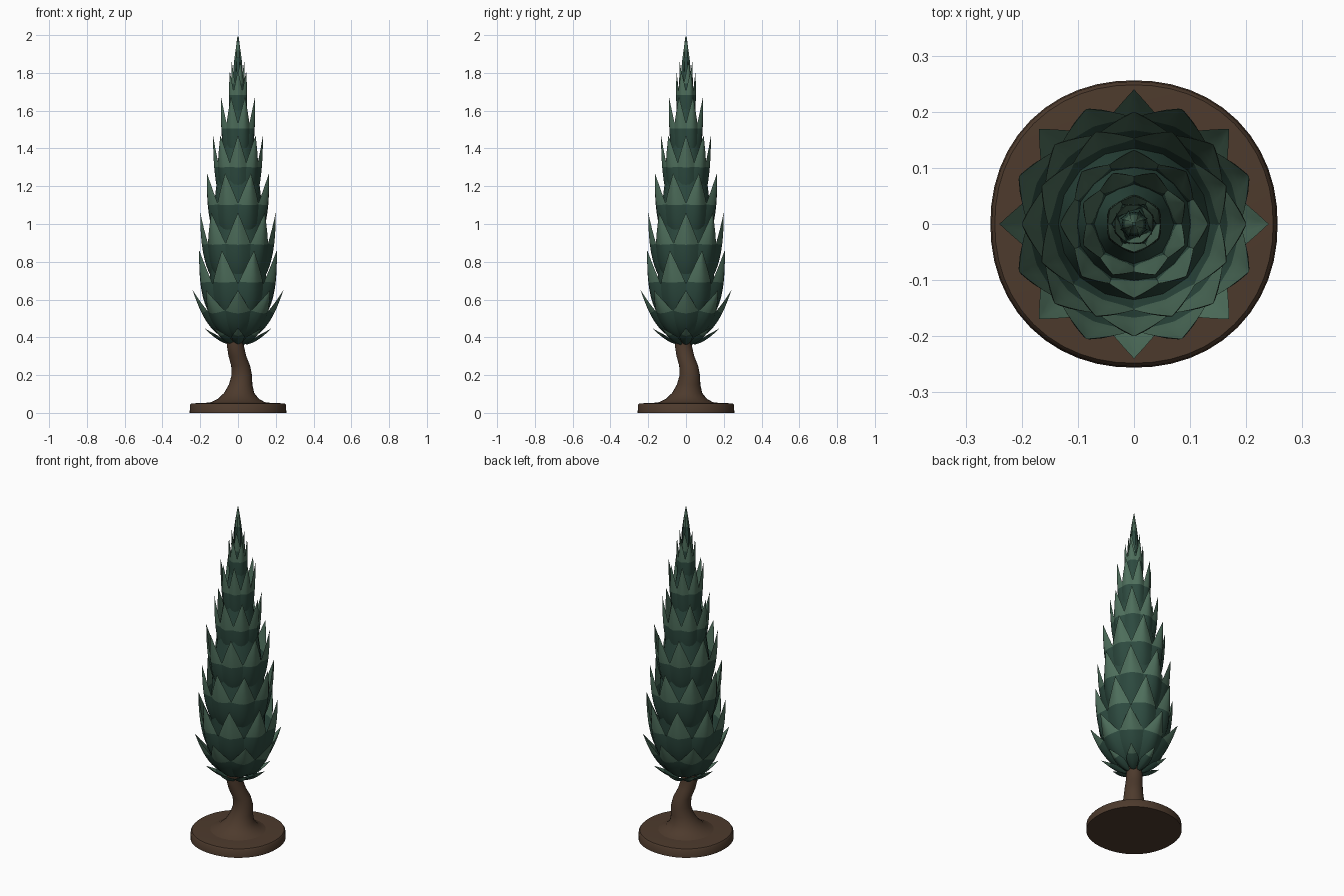
import bpy, bmesh, math

old = bpy.data.objects.get("Cube")
if old:
    bpy.data.objects.remove(old, do_unlink=True)


def material(name, rgb):
    m = bpy.data.materials.new(name)
    m.use_nodes = True
    m.diffuse_color = (*rgb, 1)
    m.node_tree.nodes["Principled BSDF"].inputs["Base Color"].default_value = (*rgb, 1)
    return m


BARK = material("brown bark", (0.075, 0.043, 0.026))
DARK = material("dark green", (0.026, 0.068, 0.05))
LIGHT = material("light green", (0.075, 0.155, 0.105))


def finish(bm, name, mats, angle=40):
    bmesh.ops.recalc_face_normals(bm, faces=bm.faces)
    mesh = bpy.data.meshes.new(name)
    bm.to_mesh(mesh)
    bm.free()
    for m in mats:
        mesh.materials.append(m)
    ob = bpy.data.objects.new(name, mesh)
    bpy.context.collection.objects.link(ob)
    bpy.ops.object.select_all(action="DESELECT")
    ob.select_set(True)
    bpy.context.view_layer.objects.active = ob
    bpy.ops.object.shade_smooth_by_angle(angle=math.radians(angle))
    return ob


def loft(name, rings, mat, sides=32, power=2.0):
    """Join rings (x, y, z, radius) into a capped solid."""
    bm = bmesh.new()
    loops = []
    for x, y, z, r in rings:
        loop = []
        for i in range(sides):
            a = math.tau * i / sides
            c, s = math.cos(a), math.sin(a)
            k = r / (abs(c) ** power + abs(s) ** power) ** (1 / power)
            loop.append(bm.verts.new((x + k * c, y + k * s, z)))
        loops.append(loop)
    for lo, hi in zip(loops, loops[1:]):
        for i in range(sides):
            j = (i + 1) % sides
            bm.faces.new((lo[i], lo[j], hi[j], hi[i]))
    bm.faces.new(loops[0])
    bm.faces.new(loops[-1])
    return finish(bm, name, [mat])


def bezier(p, u):
    k = ((1 - u) ** 3, 3 * u * (1 - u) ** 2, 3 * u * u * (1 - u), u ** 3)
    return [sum(w * q[i] for w, q in zip(k, p)) for i in (0, 1)]


ROWS, COLS = 12, 6
TIP_START = 8


def add_leaf(bm, angle, path, half_width, thick):
    """Cupped pointed scale following a radius/height path, with a pale tip."""
    ca, sa = math.cos(angle), math.sin(angle)
    skins = []
    for inner in (0, 1):
        grid = []
        for i in range(ROWS + 1):
            u = 0.02 + 0.98 * i / ROWS
            r, z = bezier(path, u)
            r2, z2 = bezier(path, u - 0.02)
            d = math.hypot(r - r2, z - z2)
            nr, nz = (z - z2) / d, (r2 - r) / d
            if u < 0.5:
                w = half_width * math.sin(math.pi * (0.12 + 0.76 * u))
            else:
                w = half_width * (1 - ((u - 0.5) / 0.5) ** 1.35)
            row = []
            for j in range(COLS + 1):
                v = 2 * j / COLS - 1
                cup = -0.5 * w * abs(v) ** 1.6
                off = cup - inner * thick * (1 - v * v) * min(1, 3 * (1 - u))
                x, y = r + nr * off, w * v
                row.append(bm.verts.new((x * ca - y * sa, x * sa + y * ca, z + nz * off)))
            grid.append(row)
        skins.append(grid)
        for i in range(ROWS):
            for j in range(COLS):
                f = bm.faces.new((grid[i][j], grid[i][j + 1], grid[i + 1][j + 1], grid[i + 1][j]))
                f.material_index = int(i >= TIP_START)
    # close the butt of the leaf
    a, b = skins[0][0], skins[1][0]
    for j in range(COLS):
        bm.faces.new((a[j], b[j], b[j + 1], a[j + 1]))


def tier(name, count, turn, path, half_width, thick=0.025):
    bm = bmesh.new()
    for i in range(count):
        add_leaf(bm, math.tau * (i + turn) / count, path, half_width, thick)
    bmesh.ops.remove_doubles(bm, verts=bm.verts, dist=0.0002)
    finish(bm, name, [DARK, LIGHT], 35)


# Base and bent trunk
loft("base_disc", [(0, 0, 0, 0.256), (0, 0, 0.042, 0.254), (0, 0, 0.05, 0.248),
                   (0, 0, 0.054, 0.16)], BARK, 48, 2.12)
loft("trunk", [(0, 0, 0.045, 0.18), (0, 0, 0.058, 0.14), (0.002, 0.002, 0.075, 0.108),
               (0.006, 0.006, 0.105, 0.08), (0.014, 0.014, 0.15, 0.062),
               (0.02, 0.02, 0.2, 0.054), (0.014, 0.014, 0.25, 0.05),
               (-0.003, -0.003, 0.3, 0.047), (-0.013, -0.013, 0.35, 0.045),
               (-0.014, -0.014, 0.4, 0.045), (0, 0, 0.5, 0.045)], BARK, 24)

# Foliage core behind the leaves
loft("foliage_core", [(0, 0, 0.42, 0.04), (0, 0, 0.52, 0.11), (0, 0, 0.7, 0.15), (0, 0, 0.95, 0.145),
                      (0, 0, 1.2, 0.115), (0, 0, 1.45, 0.075), (0, 0, 1.65, 0.04),
                      (0, 0, 1.85, 0.008)], DARK, 16)

# Small drooping leaves under the crown
tier("lower_leaves", 8, 0, [(0.04, 0.36), (0.09, 0.37), (0.13, 0.4), (0.18, 0.45)], 0.034, 0.015)

# Flared first ring
tier("leaf_ring_1", 8, 0, [(0.035, 0.38), (0.14, 0.41), (0.195, 0.51), (0.24, 0.65)], 0.085)

# Upright rings, alternating by half a step
RINGS = [(0.222, 0.86, 0.09), (0.2, 1.06, 0.088), (0.178, 1.27, 0.08),
         (0.132, 1.47, 0.066), (0.098, 1.675, 0.05)]
for n, (r, z, w) in enumerate(RINGS):
    path = [(0.35 * r, z - 0.42), (0.9 * r, z - 0.35), (1.0 * r, z - 0.18), (r, z)]
    tier(f"leaf_ring_{n + 2}", 8, 0.5 * ((n + 1) % 2), path, w)

# Crown tip
tier("leaf_ring_7", 6, 0.5, [(0.02, 1.46), (0.055, 1.54), (0.055, 1.68), (0.05, 1.81)], 0.036, 0.018)
tier("leaf_ring_8", 4, 0.25, [(0.01, 1.55), (0.04, 1.62), (0.04, 1.74), (0.036, 1.86)], 0.03, 0.015)
tier("top_spire", 4, 0, [(0.012, 1.66), (0.032, 1.76), (0.02, 1.88), (0.002, 2.0)], 0.024, 0.012)
